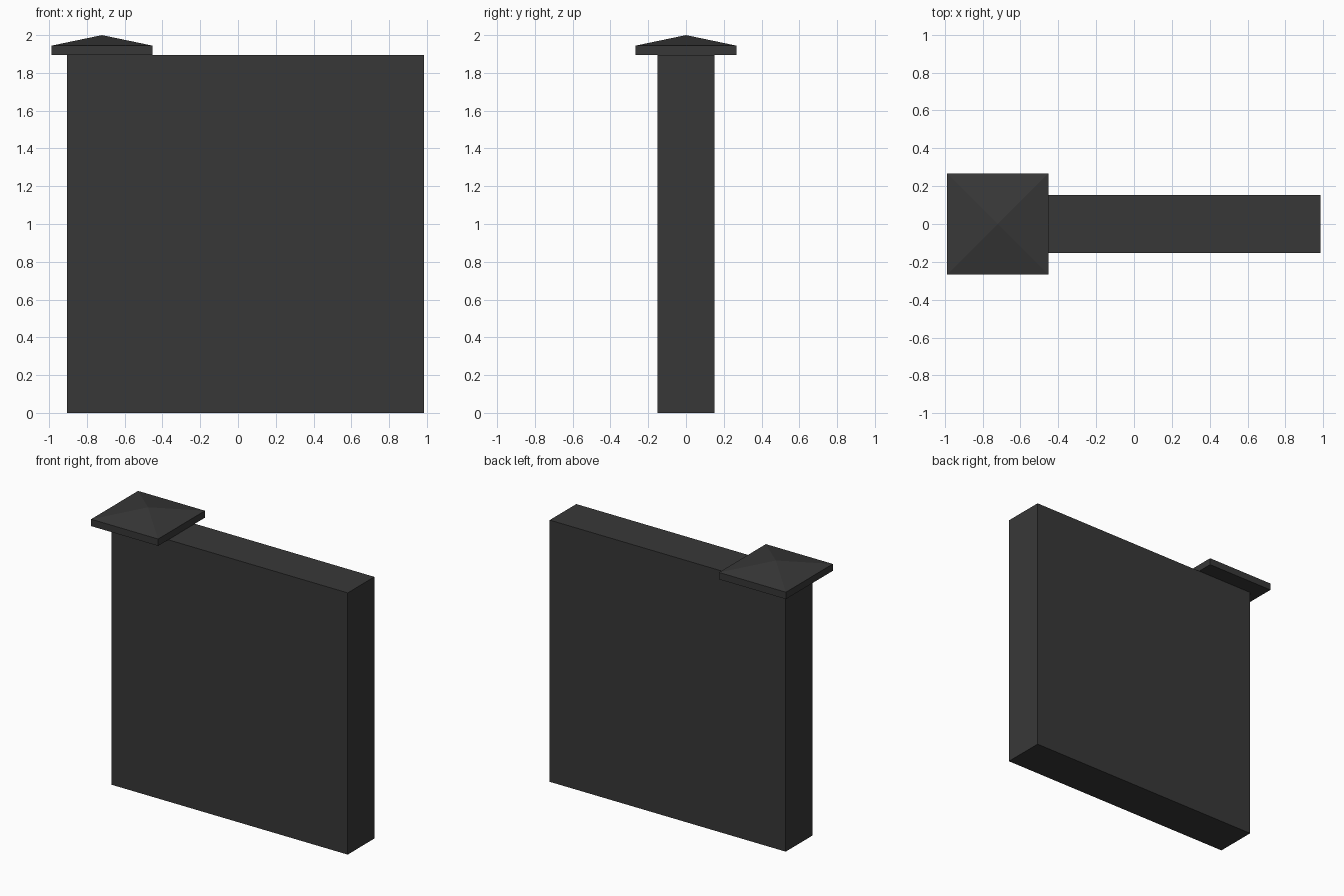
import bpy, bmesh

if "Cube" in bpy.data.objects:
    bpy.data.objects.remove(bpy.data.objects["Cube"])

# One dark grey for the whole model
grey = bpy.data.materials.new("dark_grey")
grey.diffuse_color = (0.039, 0.039, 0.039, 1)
grey.use_nodes = True
grey.node_tree.nodes["Principled BSDF"].inputs["Base Color"].default_value = grey.diffuse_color

WALL_TOP = 1.894
CAP_X, CAP_HALF = -0.72, 0.268


def make_block(name, x0, x1, half_y, z0, z1, peak=None):
    """Box between the given limits; peak turns the top into a low pyramid."""
    bm = bmesh.new()
    bmesh.ops.create_cube(bm, size=1)
    for v in bm.verts:
        v.co = ((x0 + x1) / 2 + v.co.x * (x1 - x0),
                v.co.y * 2 * half_y,
                z0 + (v.co.z + 0.5) * (z1 - z0))
    if peak:
        bm.normal_update()
        top = max(bm.faces, key=lambda f: f.calc_center_median().z)
        apex = bmesh.ops.poke(bm, faces=[top])["verts"][0]
        apex.co.z = peak
    bmesh.ops.recalc_face_normals(bm, faces=bm.faces)
    mesh = bpy.data.meshes.new(name)
    bm.to_mesh(mesh)
    bm.free()
    mesh.materials.append(grey)
    obj = bpy.data.objects.new(name, mesh)
    bpy.context.collection.objects.link(obj)
    return obj


# Wall slab
make_block("wall", -0.905, 0.985, 0.152, 0, WALL_TOP)

# Square pyramid cap over the left end
make_block("post_cap", CAP_X - CAP_HALF, CAP_X + CAP_HALF, CAP_HALF,
           WALL_TOP, 1.944, peak=2.0)
